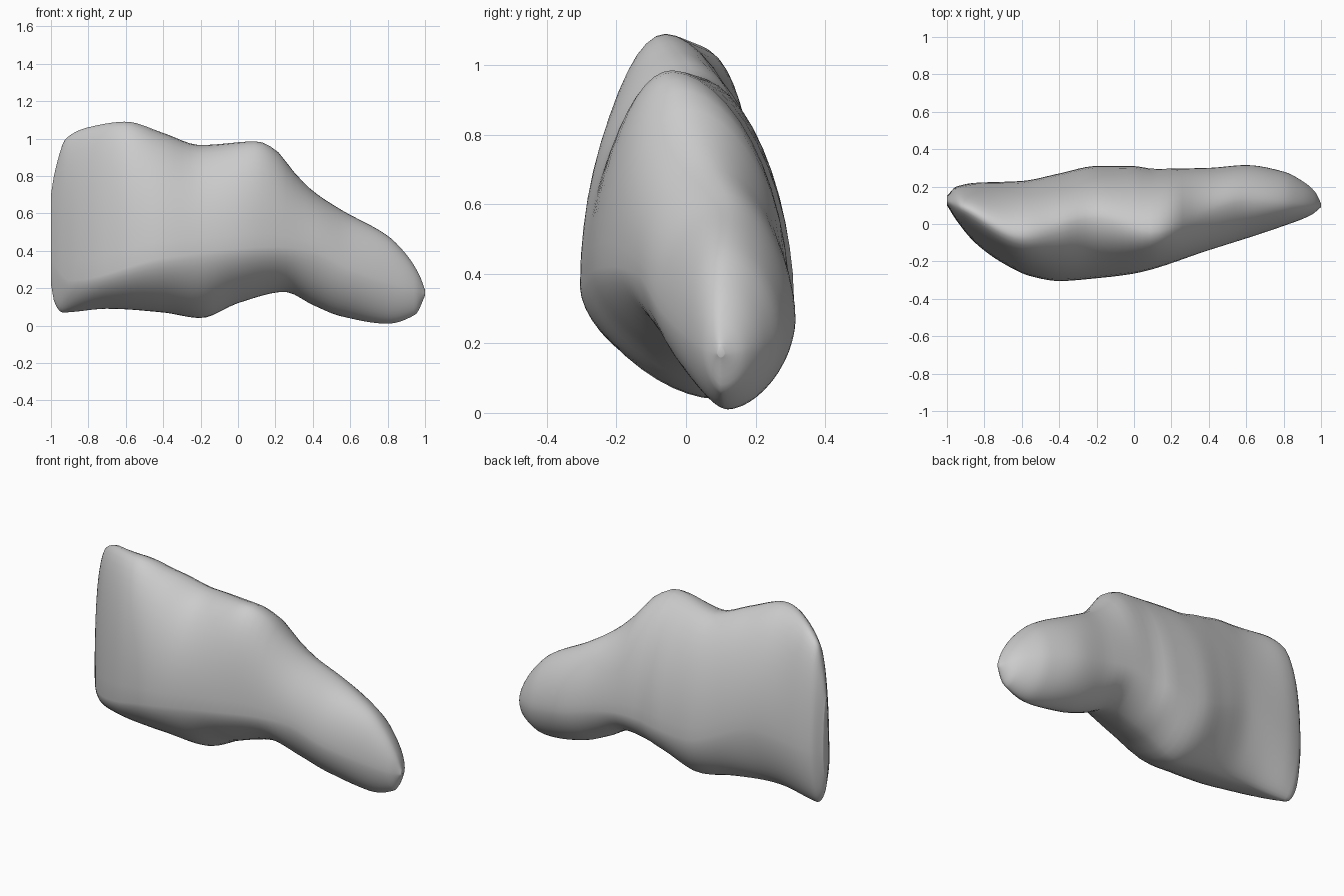
import bpy
import bmesh
from math import cos, sin, pi

cube = bpy.data.objects.get("Cube")
if cube:
    bpy.data.objects.remove(cube, do_unlink=True)

# Outline curves along the length: (x, value) knots
top_height = [(-1, .7), (-.98, .82), (-.92, 1), (-.8, 1.06), (-.6, 1.09), (-.4, 1.03), (-.2, .965),
              (.1, .985), (.2, .94), (.3, .82), (.4, .72), (.55, .62), (.8, .48), (.9, .38), (.97, .27), (1, .19)]
bottom_height = [(-1, .22), (-.98, .12), (-.94, .07), (-.7, .09), (-.4, .07), (-.2, .04), (0, .12),
                 (.25, .18), (.4, .11), (.55, .05), (.8, .01), (.95, .06), (1, .16)]
front_edge = [(-1, .1), (-.95, .02), (-.85, -.1), (-.7, -.21), (-.55, -.28), (-.4, -.305),
              (-.2, -.29), (0, -.265), (.4, -.14), (.8, -.01), (.95, .05), (1, .09)]
back_edge = [(-1, .15), (-.95, .2), (-.85, .22), (-.6, .23), (-.4, .27), (-.2, .31), (0, .31), (.1, .295),
             (.4, .3), (.6, .315), (.8, .28), (.9, .23), (.97, .17), (1, .11)]

# Where each cross-section crests, bulges and rests
crest_y = [(-1, .12), (-.9, .08), (-.6, -.06), (-.2, .03), (.1, -.04), (.25, 0), (.6, .12), (1, .1)]
keel_y = [(-1, .12), (-.6, .06), (-.2, .08), (.25, .1), (.6, .13), (1, .1)]
front_bulge_z = [(-1, .35), (-.9, .24), (-.4, .36), (.2, .42), (.4, .4), (.6, .3), (.9, .2), (1, .17)]
back_bulge_z = [(-1, .4), (-.6, .45), (-.2, .32), (.2, .35), (.6, .27), (.9, .2), (1, .17)]


def smooth_curve(knots, x):
    """Monotone cubic interpolation through the knots."""
    slopes = [(b[1] - a[1]) / (b[0] - a[0]) for a, b in zip(knots, knots[1:])]
    tangents = [slopes[0]]
    for s, t in zip(slopes, slopes[1:]):
        tangents.append(2 * s * t / (s + t) if s * t > 0 else 0)
    tangents.append(slopes[-1])
    for i, (a, b) in enumerate(zip(knots, knots[1:])):
        if x <= b[0] or i == len(slopes) - 1:
            width = b[0] - a[0]
            t = min(max((x - a[0]) / width, 0), 1)
            ease = t * t * (3 - 2 * t)
            lead = t * (1 - t) ** 2 * tangents[i]
            trail = t * t * (t - 1) * tangents[i + 1]
            return a[1] + (b[1] - a[1]) * ease + width * (lead + trail)


def quarter(start, end, power, steps):
    """Rounded corner from a crest or keel point to a side point."""
    for k in range(steps + 1):
        angle = pi / 2 * k / steps
        across, along = sin(angle) ** power, cos(angle) ** power
        yield (start[0] + (end[0] - start[0]) * across,
               end[1] + (start[1] - end[1]) * along)


def section(x, steps=12):
    crest = (smooth_curve(crest_y, x), smooth_curve(top_height, x))
    keel = (smooth_curve(keel_y, x), smooth_curve(bottom_height, x))
    front = (smooth_curve(front_edge, x), smooth_curve(front_bulge_z, x))
    back = (smooth_curve(back_edge, x), smooth_curve(back_bulge_z, x))
    upper_front = list(quarter(crest, front, 1, steps))
    lower_front = list(quarter(keel, front, 1.2, steps))[::-1]
    lower_back = list(quarter(keel, back, 1.1, steps))
    upper_back = list(quarter(crest, back, 1.1, steps))[::-1]
    outline = upper_front[:-1] + lower_front[:-1] + lower_back[:-1] + upper_back[:-1]
    return [(x, y, z) for y, z in outline]


# Lofted body, with stations packed towards both ends
bm = bmesh.new()
stations = 72
rings = [[bm.verts.new(p) for p in section(-cos(pi * i / stations))]
         for i in range(stations + 1)]
for ring, following in zip(rings, rings[1:]):
    for j in range(len(ring)):
        k = (j + 1) % len(ring)
        bm.faces.new((ring[j], ring[k], following[k], following[j]))
bm.faces.new(rings[0])
bm.faces.new(rings[-1])
bmesh.ops.recalc_face_normals(bm, faces=bm.faces)

mesh = bpy.data.meshes.new("body")
bm.to_mesh(mesh)
bm.free()
body = bpy.data.objects.new("body", mesh)
bpy.context.collection.objects.link(body)

# Plain grey finish
grey = bpy.data.materials.new("light_grey")
grey.use_nodes = True
colour = (.6, .6, .6, 1)
grey.diffuse_color = colour
grey.node_tree.nodes["Principled BSDF"].inputs["Base Color"].default_value = colour
mesh.materials.append(grey)

bpy.ops.object.select_all(action='DESELECT')
body.select_set(True)
bpy.context.view_layer.objects.active = body
bpy.ops.object.shade_smooth_by_angle(angle=pi / 3)
